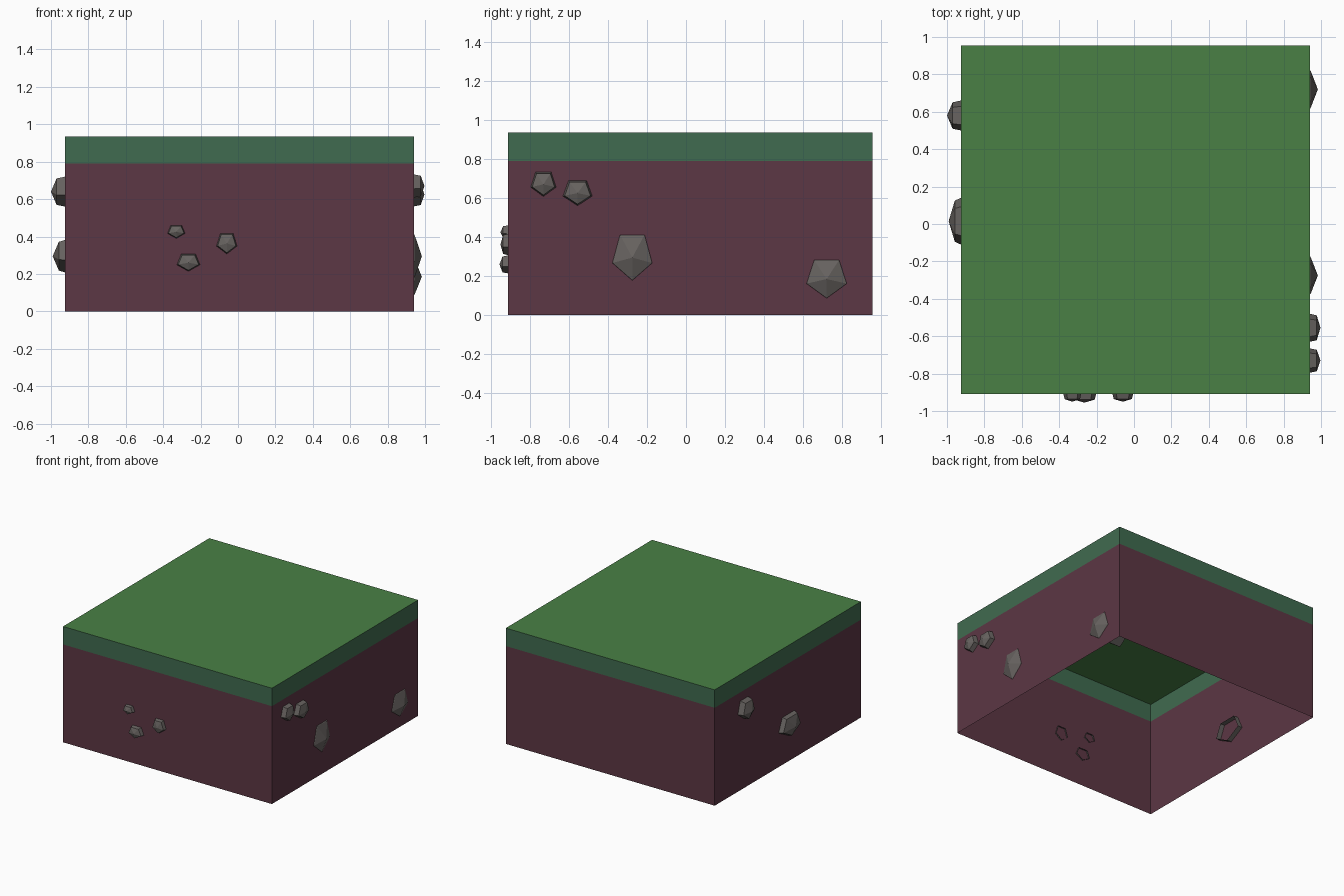
import bpy, bmesh, math
from mathutils import Vector

if "Cube" in bpy.data.objects:
    bpy.data.objects.remove(bpy.data.objects["Cube"])


def material(name, rgb):
    m = bpy.data.materials.new(name)
    m.diffuse_color = (*rgb, 1)
    m.use_nodes = True
    m.node_tree.nodes["Principled BSDF"].inputs["Base Color"].default_value = m.diffuse_color
    return m


soil = material("soil_brown", (0.107, 0.038, 0.058))
turf = material("turf_side_green", (0.051, 0.147, 0.080))
grass = material("grass_green", (0.067, 0.216, 0.060))
stone = material("stone_grey", (0.135, 0.123, 0.116))

X0, X1, Y0, Y1, H, BAND = -0.925, 0.94, -0.91, 0.955, 0.935, 0.79


def finish(name, bm, mats):
    me = bpy.data.meshes.new(name)
    bm.to_mesh(me)
    bm.free()
    for m in mats:
        me.materials.append(m)
    ob = bpy.data.objects.new(name, me)
    bpy.context.collection.objects.link(ob)
    return ob


# Ground block: thin shell, open underneath, split at the turf line
bm = bmesh.new()
bmesh.ops.create_cube(bm, size=1)
for v in bm.verts:
    v.co = (X1 if v.co.x > 0 else X0, Y1 if v.co.y > 0 else Y0, H if v.co.z > 0 else 0)
bm.normal_update()
bmesh.ops.delete(bm, geom=[f for f in bm.faces if f.normal.z < -0.5], context='FACES')
bmesh.ops.bisect_plane(bm, geom=bm.verts[:] + bm.edges[:] + bm.faces[:],
                       plane_co=(0, 0, BAND), plane_no=(0, 0, 1))
bm.normal_update()
for f in bm.faces:
    if f.normal.z > 0.5:
        f.material_index = 2
    elif f.calc_center_median().z > BAND:
        f.material_index = 1
finish("ground_block", bm, [soil, turf, grass])


# Embedded stones: five-sided hollow domes pushed through a wall
def add_stone(name, origin, out, w, h, bulge, depth, mid):
    out = Vector(out)
    side = Vector((0, 0, 1)).cross(out)
    up = Vector((0, 0, 1))
    bm = bmesh.new()
    rings = []
    for d, s in ((-depth, 1.0), (0, 1.0), (bulge * mid, 0.88 if mid > 0.3 else 0.97)):
        ring = []
        for i in range(5):
            a = math.radians(-90 + 72 * i)
            p = Vector(origin) + out * d + side * (w * s * math.cos(a) / 0.951) \
                + up * (h * s * (math.sin(a) + 0.095) / 0.905)
            ring.append(bm.verts.new(p))
        rings.append(ring)
    tip = bm.verts.new(Vector(origin) + out * bulge)
    for a, b in zip(rings, rings[1:]):
        for i in range(5):
            j = (i + 1) % 5
            bm.faces.new((a[i], a[j], b[j], b[i]))
    for i in range(5):
        bm.faces.new((rings[-1][i], rings[-1][(i + 1) % 5], tip))
    finish(name, bm, [stone])


# (position along wall, z, half width, half height, bulge, inner depth, shoulder)
right = [(-0.73, 0.67, 0.065, 0.062, 0.057, 0.03, 0.65),
         (-0.555, 0.625, 0.075, 0.064, 0.057, 0.03, 0.65),
         (-0.275, 0.295, 0.102, 0.117, 0.043, 0.18, 0.1),
         (0.72, 0.185, 0.103, 0.098, 0.043, 0.2, 0.1)]
left = [(0.58, 0.64, 0.08, 0.08, 0.075, 0.04, 0.6),
        (0.015, 0.295, 0.125, 0.087, 0.066, 0.04, 0.5)]
front = [(-0.33, 0.425, 0.047, 0.035, 0.04, 0.01, 0.65),
         (-0.265, 0.26, 0.062, 0.046, 0.045, 0.01, 0.65),
         (-0.06, 0.362, 0.055, 0.055, 0.04, 0.01, 0.65)]

for n, s in enumerate(right):
    add_stone(f"right_stone_{n + 1}", (X1, s[0], s[1]), (1, 0, 0), *s[2:])
for n, s in enumerate(left):
    add_stone(f"left_stone_{n + 1}", (X0, s[0], s[1]), (-1, 0, 0), *s[2:])
for n, s in enumerate(front):
    add_stone(f"front_stone_{n + 1}", (s[0], Y0, s[1]), (0, -1, 0), *s[2:])
